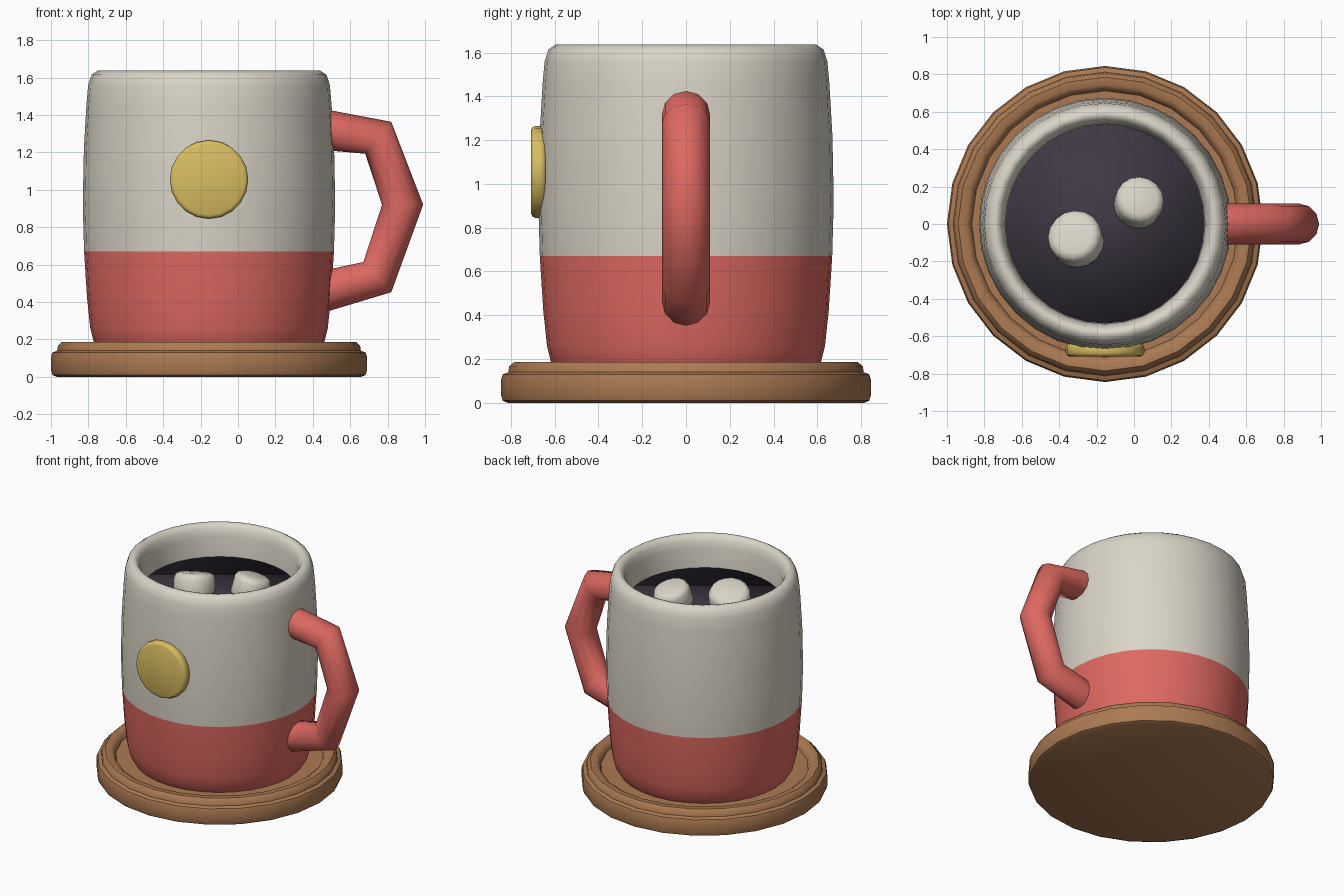
import bpy, bmesh, math
from mathutils import Matrix, Vector

cube = bpy.data.objects.get("Cube")
if cube:
    bpy.data.objects.remove(cube, do_unlink=True)

CX = -0.155  # axis of the mug and coaster


def material(name, color):
    m = bpy.data.materials.new(name)
    m.use_nodes = True
    m.diffuse_color = (*color, 1)
    m.node_tree.nodes["Principled BSDF"].inputs["Base Color"].default_value = (*color, 1)
    return m


cream = material("cream", (0.70, 0.66, 0.57))
coral = material("coral red", (0.73, 0.14, 0.12))
wood = material("warm wood", (0.41, 0.195, 0.085))
cocoa = material("dark cocoa", (0.050, 0.040, 0.058))
gold = material("soft yellow", (0.69, 0.51, 0.12))


def lathe(name, profile, sides, mats, matrix, angle=50):
    """Turn a closed (radius, height) profile, listed from bottom to top, round z."""
    bm = bmesh.new()
    rings = []
    for r, z in profile:
        if r == 0:
            rings.append([bm.verts.new((0, 0, z))] * sides)
        else:
            turn = [2 * math.pi * i / sides for i in range(sides)]
            rings.append([bm.verts.new((r * math.cos(a), r * math.sin(a), z)) for a in turn])
    for low, high in zip(rings, rings[1:]):
        for i in range(sides):
            j = (i + 1) % sides
            corners = [low[i], low[j], high[j], high[i]]
            bm.faces.new(list(dict.fromkeys(corners)))
    bmesh.ops.recalc_face_normals(bm, faces=bm.faces[:])
    me = bpy.data.meshes.new(name)
    bm.to_mesh(me)
    bm.free()
    for m in mats:
        me.materials.append(m)
    me.shade_smooth()
    me.set_sharp_from_angle(angle=math.radians(angle))
    ob = bpy.data.objects.new(name, me)
    ob.matrix_world = matrix
    bpy.context.collection.objects.link(ob)
    return ob


def puck(radius, half, bevel):
    """Profile of a disc with rounded edges."""
    k = bevel * 0.3
    side = [(radius - bevel, half), (radius - k, half - k), (radius, half - bevel)]
    return ([(0, -half)] + [(r, -z) for r, z in side]
            + [(r, z) for r, z in reversed(side)] + [(0, half)])


axis = Matrix.Translation((CX, 0, 0))

# Coaster with a raised rim
lathe("coaster", [(0, 0), (0.815, 0), (0.837, 0.010), (0.845, 0.035), (0.845, 0.105),
                  (0.837, 0.130), (0.812, 0.140), (0.808, 0.165), (0.785, 0.187),
                  (0.745, 0.187), (0.722, 0.170), (0.712, 0.140), (0, 0.140)],
      24, [wood], axis, 40)

# Mug body: bulging wall, rounded lip, hollow inside; lower part coloured
BAND = 0.67
mug = lathe("mug_body", [(0, 0.14), (0.59, 0.14), (0.615, 0.18), (0.635, 0.26), (0.652, 0.42),
                         (0.668, BAND), (0.675, 0.92), (0.669, 1.22), (0.655, 1.46),
                         (0.646, 1.56), (0.628, 1.615), (0.595, 1.637), (0.57, 1.632),
                         (0.55, 1.60), (0.535, 1.55), (0.53, 1.30), (0, 1.30)],
            32, [cream, coral], axis)
for f in mug.data.polygons:
    f.material_index = int(f.center.z < BAND)

# Drink surface, softly shaded across its edge
bm = bmesh.new()
bmesh.ops.create_cone(bm, cap_ends=True, segments=32, radius1=0.533, radius2=0.533, depth=0.08)
me = bpy.data.meshes.new("drink")
bm.to_mesh(me)
bm.free()
me.materials.append(cocoa)
me.shade_smooth()
drink = bpy.data.objects.new("drink", me)
drink.location = (CX, 0, 1.36)
bpy.context.collection.objects.link(drink)

# Floating marshmallows, each tilted
for name, x, y, r, tilt_x, tilt_y in (("marshmallow_large", -0.31, -0.08, 0.145, -0.30, -0.15),
                                      ("marshmallow_small", 0.025, 0.115, 0.130, -0.28, 0.12)):
    place = (Matrix.Translation((x, y, 1.42)) @ Matrix.Rotation(tilt_x, 4, "X")
             @ Matrix.Rotation(tilt_y, 4, "Y"))
    lathe(name, puck(r, 0.09, 0.04), 16, [cream], place, 60)

# Round badge on the front
lathe("badge", puck(0.21, 0.034, 0.02), 20, [gold],
      Matrix.Translation((CX, -0.674, 1.055)) @ Matrix.Rotation(math.pi / 2, 4, "X"))

# Angular tube handle
curve = bpy.data.curves.new("handle", "CURVE")
curve.dimensions = "3D"
curve.bevel_depth = 0.11
curve.bevel_resolution = 4
curve.use_fill_caps = True
path = [(0.43, 1.325), (0.75, 1.278), (0.88, 0.92), (0.745, 0.533), (0.43, 0.45)]
spline = curve.splines.new("POLY")
spline.points.add(len(path) - 1)
for p, (x, z) in zip(spline.points, path):
    p.co = (x, 0, z, 1)
spline.use_smooth = True
curve.materials.append(coral)
bpy.context.collection.objects.link(bpy.data.objects.new("handle", curve))
